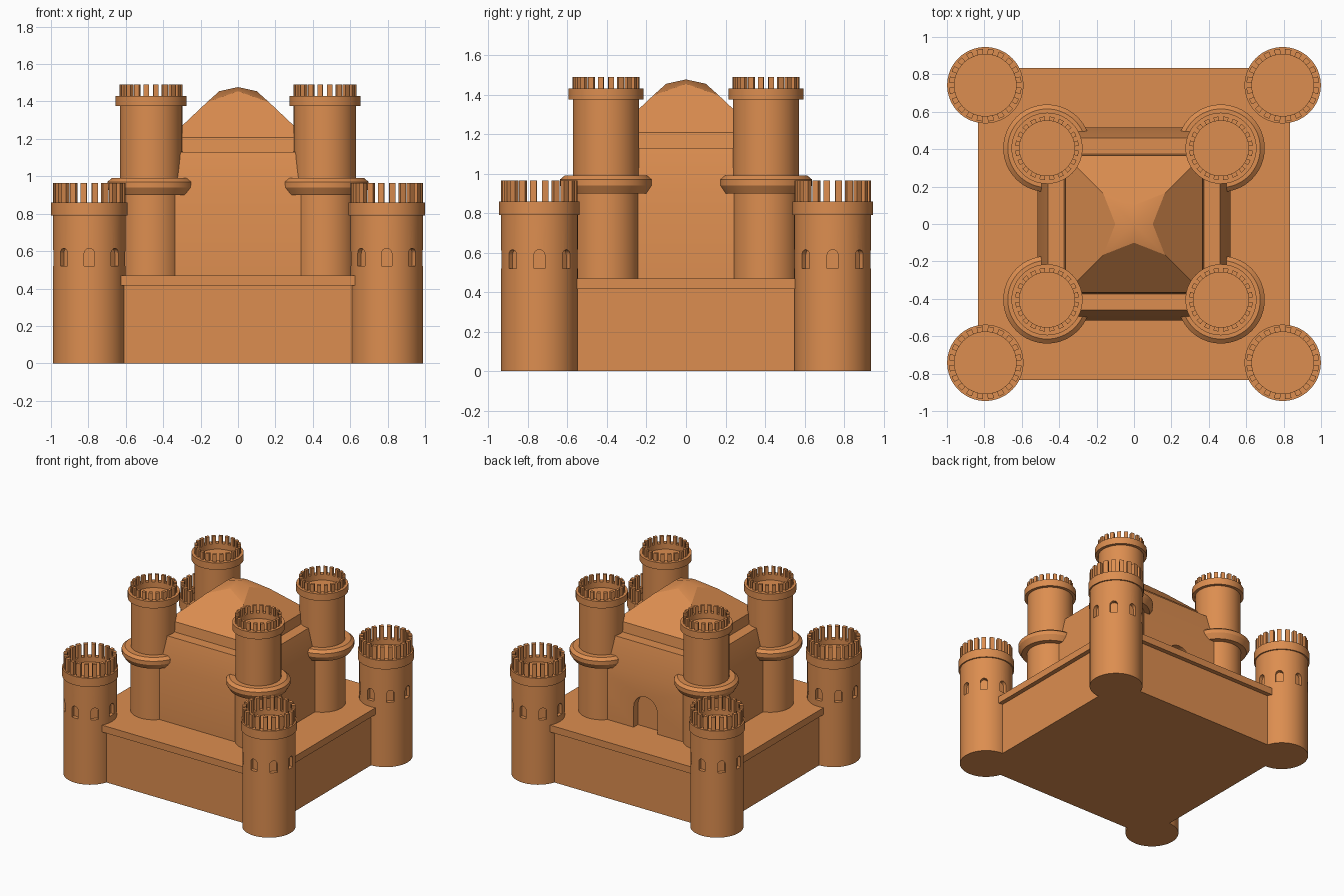
import bpy, bmesh
from math import sin, cos, pi
from mathutils import Matrix, Vector

if "Cube" in bpy.data.objects:
    bpy.data.objects.remove(bpy.data.objects["Cube"])

clay = bpy.data.materials.new("clay")
clay.diffuse_color = (0.72, 0.27, 0.08, 1)
clay.use_nodes = True
clay.node_tree.nodes["Principled BSDF"].inputs["Base Color"].default_value = clay.diffuse_color


def finish(bm, name):
    bmesh.ops.remove_doubles(bm, verts=bm.verts, dist=1e-5)
    bmesh.ops.recalc_face_normals(bm, faces=bm.faces)
    me = bpy.data.meshes.new(name)
    bm.to_mesh(me)
    bm.free()
    me.materials.append(clay)
    ob = bpy.data.objects.new(name, me)
    bpy.context.collection.objects.link(ob)
    return ob


def activate(ob):
    bpy.ops.object.select_all(action='DESELECT')
    ob.select_set(True)
    bpy.context.view_layer.objects.active = ob


def smooth(ob):
    activate(ob)
    bpy.ops.object.shade_smooth_by_angle(angle=0.5)


def carve(ob, cutter):
    activate(ob)
    mod = ob.modifiers.new("carve", 'BOOLEAN')
    mod.object = cutter
    mod.operation = 'DIFFERENCE'
    mod.solver = 'EXACT'
    bpy.ops.object.modifier_apply(modifier=mod.name)
    bpy.data.objects.remove(cutter)


def lathe(name, profile, n=64):
    bm = bmesh.new()
    rings = [[bm.verts.new((r * cos(2 * pi * i / n), r * sin(2 * pi * i / n), z))
              for i in range(n)] for r, z in profile if r > 0]
    for a, b in zip(rings, rings[1:]):
        for i in range(n):
            j = (i + 1) % n
            bm.faces.new((a[i], a[j], b[j], b[i]))
    bm.faces.new(rings[0])
    bm.faces.new(rings[-1])
    return finish(bm, name)


def box(name, hx, hy, z0, z1):
    bm = bmesh.new()
    bmesh.ops.create_cube(bm, size=1, matrix=Matrix.Translation((0, 0, (z0 + z1) / 2))
                          @ Matrix.Diagonal((2 * hx, 2 * hy, z1 - z0, 1)))
    return finish(bm, name)


def arches(name, w, z0, z1, near, far, angles):
    """Round-topped prisms pointing outward, used as cutters."""
    bm = bmesh.new()
    r = w / 2
    outline = [(-r, z0), (r, z0)] + [(r * cos(pi * k / 10), z1 - r + r * sin(pi * k / 10))
                                     for k in range(11)]
    for a in angles:
        rot = Matrix.Rotation(a, 3, 'Z')
        v0 = [bm.verts.new(rot @ Vector((near, s, z))) for s, z in outline]
        v1 = [bm.verts.new(rot @ Vector((far, s, z))) for s, z in outline]
        bm.faces.new(v0)
        bm.faces.new(v1)
        for i in range(len(v0)):
            j = (i + 1) % len(v0)
            bm.faces.new((v0[i], v0[j], v1[j], v1[i]))
    ob = finish(bm, name)
    ob.hide_render = True
    return ob


def merlons(name, r0, r1, z0, z1, count, fill=0.55):
    bm = bmesh.new()
    step = 2 * pi / count
    for k in range(count):
        cols = []
        for t in (-0.5, 0, 0.5):
            a = (k + 0.5 + t * fill) * step
            cols.append([bm.verts.new((r * cos(a), r * sin(a), z))
                         for r, z in ((r0, z0), (r1, z0), (r1, z1), (r0, z1))])
        for a, b in zip(cols, cols[1:]):
            for i in range(4):
                j = (i + 1) % 4
                bm.faces.new((a[i], a[j], b[j], b[i]))
        bm.faces.new(cols[0])
        bm.faces.new(cols[-1])
    return finish(bm, name)


def four_corners(ob, x, y):
    smooth(ob)
    for sx, sy in ((1, 1), (-1, 1), (-1, -1), (1, -1)):
        o = ob if (sx, sy) == (1, 1) else ob.copy()
        if o is not ob:
            bpy.context.collection.objects.link(o)
        o.location = (sx * x, sy * y, 0)


# platform wall and its overhanging ledge
box("platform_wall", 0.80, 0.80, 0, 0.43)
box("platform_ledge", 0.835, 0.835, 0.415, 0.47)

# outer corner towers with a ring of arched windows
outer = lathe("outer_tower", [(0.194, 0), (0.194, 0.79), (0.204, 0.79), (0.204, 0.86),
                              (0.165, 0.86), (0.165, 0.82)])
carve(outer, arches("window_cutter", 0.055, 0.52, 0.615, 0.165, 0.25,
                    [k * pi / 4 for k in range(8)]))
four_corners(outer, 0.795, 0.742)
four_corners(merlons("outer_merlons", 0.165, 0.194, 0.85, 0.965, 20), 0.795, 0.742)

# keep: walls, tapered band, step and faceted roof
bm = bmesh.new()
signs = ((1, 1), (-1, 1), (-1, -1), (1, -1))
rings = [[bm.verts.new((sx * h, sy * h, z)) for sx, sy in signs]
         for h, z in ((0.515, 0.45), (0.515, 0.9), (0.46, 1.13), (0.375, 1.13),
                      (0.365, 1.208), (0.165, 1.397))]
bm.faces.new(rings[0])
for a, b in zip(rings[:-1], rings[1:-1]):
    for i in range(4):
        j = (i + 1) % 4
        bm.faces.new((a[i], a[j], b[j], b[i]))
mids = [bm.verts.new((x, y, 1.455)) for x, y in ((0, .1), (-.1, 0), (0, -.1), (.1, 0))]
apex = bm.verts.new((0, 0, 1.477))
base, hip = rings[-2], rings[-1]
for i in range(4):
    j = (i + 1) % 4
    bm.faces.new((base[i], base[j], hip[j], mids[i], hip[i]))
    bm.faces.new((apex, mids[i - 1], hip[i], mids[i]))
keep = finish(bm, "keep")

# doorway in the back wall of the keep
carve(keep, arches("door_cutter", 0.21, 0.47, 0.74, 0.46, 0.6, [pi / 2]))
smooth(keep)

# inner towers with a bulging ring and a crenellated top
inner = lathe("inner_tower", [(0.17, 0.45), (0.17, 0.90), (0.21, 0.90), (0.234, 0.94),
                              (0.234, 0.97), (0.21, 0.99), (0.167, 0.99), (0.167, 1.375),
                              (0.19, 1.375), (0.19, 1.43), (0.147, 1.43), (0.147, 1.385)])
four_corners(inner, 0.465, 0.405)
four_corners(merlons("inner_merlons", 0.147, 0.17, 1.42, 1.49, 20), 0.465, 0.405)
